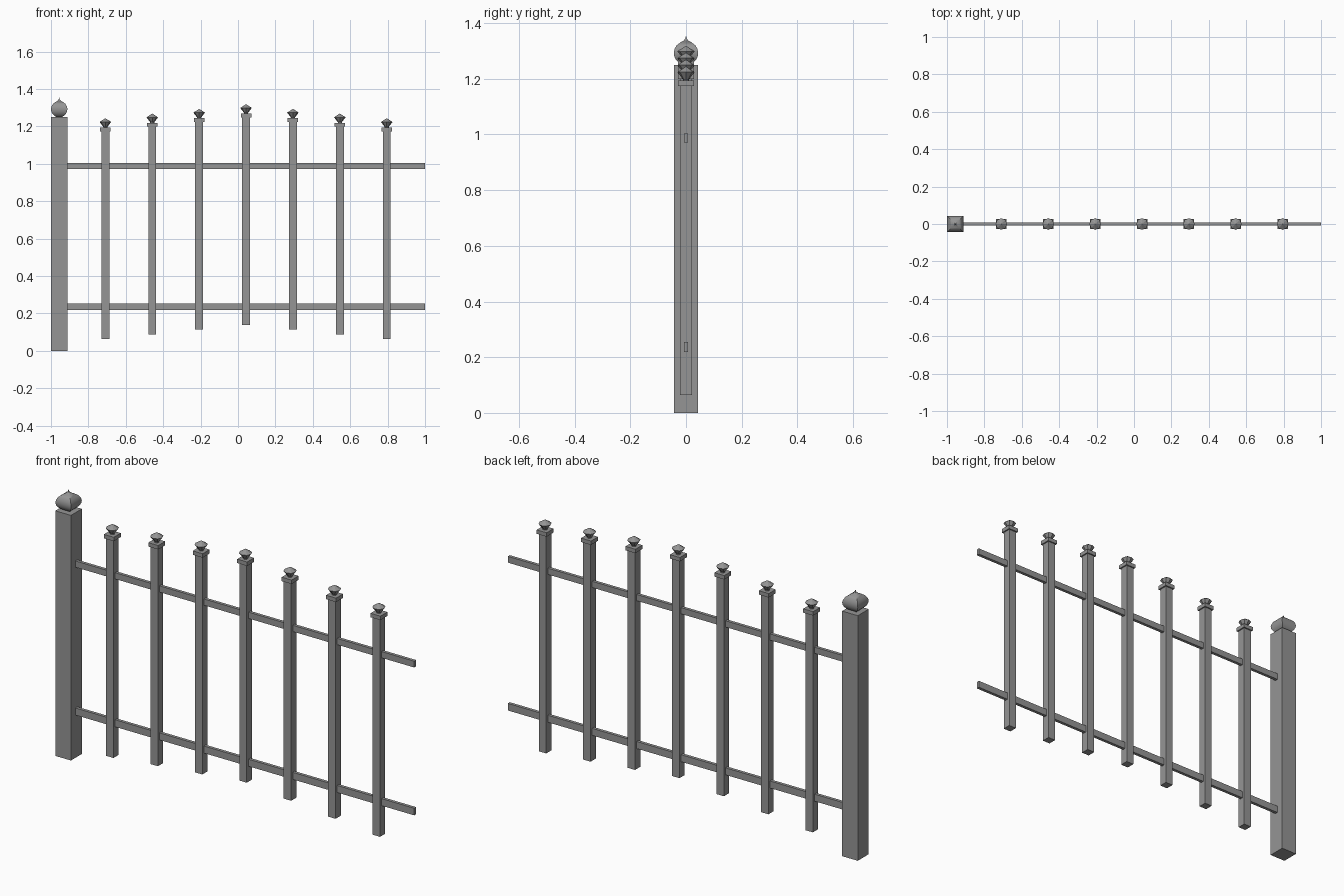
import bpy
import bmesh
from math import cos, sin, pi, sqrt

if "Cube" in bpy.data.objects:
    bpy.data.objects.remove(bpy.data.objects["Cube"], do_unlink=True)

iron = bpy.data.materials.new("iron grey")
iron.use_nodes = True
GREY = (0.3, 0.3, 0.3, 1)
iron.diffuse_color = GREY
iron.node_tree.nodes["Principled BSDF"].inputs["Base Color"].default_value = GREY


def finish(name, bm):
    bmesh.ops.recalc_face_normals(bm, faces=bm.faces)
    mesh = bpy.data.meshes.new(name)
    bm.to_mesh(mesh)
    bm.free()
    mesh.materials.append(iron)
    obj = bpy.data.objects.new(name, mesh)
    bpy.context.collection.objects.link(obj)
    return obj


def box(name, x, z, width, depth, height):
    """Box centred on x, standing on z."""
    bm = bmesh.new()
    bmesh.ops.create_cube(bm, size=1)
    for v in bm.verts:
        v.co = (x + v.co.x * width, v.co.y * depth, z + (v.co.z + 0.5) * height)
    return finish(name, bm)


def turned(name, x, z, profile, sides, turn=0.0):
    """Faceted finial: rings of (radius, height) closed by a bottom face and a point."""
    bm = bmesh.new()
    rings = []
    for r, h in profile[:-1]:
        angles = [turn + 2 * pi * i / sides for i in range(sides)]
        rings.append([bm.verts.new((x + r * cos(a), r * sin(a), z + h)) for a in angles])
    tip = bm.verts.new((x, 0, z + profile[-1][1]))
    bm.faces.new(rings[0])
    for i in range(sides):
        j = (i + 1) % sides
        for low, high in zip(rings, rings[1:]):
            bm.faces.new((low[i], low[j], high[j], high[i]))
        bm.faces.new((rings[-1][i], rings[-1][j], tip))
    return finish(name, bm)


# Gate post with square onion finial
POST_X, POST_W, POST_H = -0.956, 0.088, 1.25
box("post", POST_X, 0, POST_W, POST_W, POST_H)
onion = [(0.016, 0), (0.027, 0.009), (0.036, 0.018), (0.042, 0.03), (0.044, 0.044),
         (0.041, 0.058), (0.033, 0.071), (0.02, 0.081), (0.009, 0.087), (0.003, 0.094), (0, 0.105)]
bulb = turned("post_finial", POST_X, POST_H, [(r * sqrt(2), h) for r, h in onion], 4, pi / 4)
bpy.ops.object.select_all(action="DESELECT")
bulb.select_set(True)
bpy.context.view_layer.objects.active = bulb
bpy.ops.object.shade_smooth_by_angle(angle=pi / 4)

# Horizontal rails
for name, z, height in (("lower_rail", 0.218, 0.036), ("upper_rail", 0.972, 0.032)):
    box(name, 0.044, z, 1.912, 0.016, height)

# Pickets rising to the middle, each with cap and pointed finial
gem = [(0.011, 0), (0.011, 0.004), (0.031, 0.03), (0, 0.05)]
for i in range(7):
    x = 0.043 + (i - 3) * 0.2507
    z = 0.139 - abs(i - 3) * 0.025
    box(f"picket_{i + 1}", x, z, 0.042, 0.042, 1.11)
    box(f"picket_cap_{i + 1}", x, z + 1.11, 0.056, 0.056, 0.02)
    turned(f"picket_finial_{i + 1}", x, z + 1.13, gem, 8)
